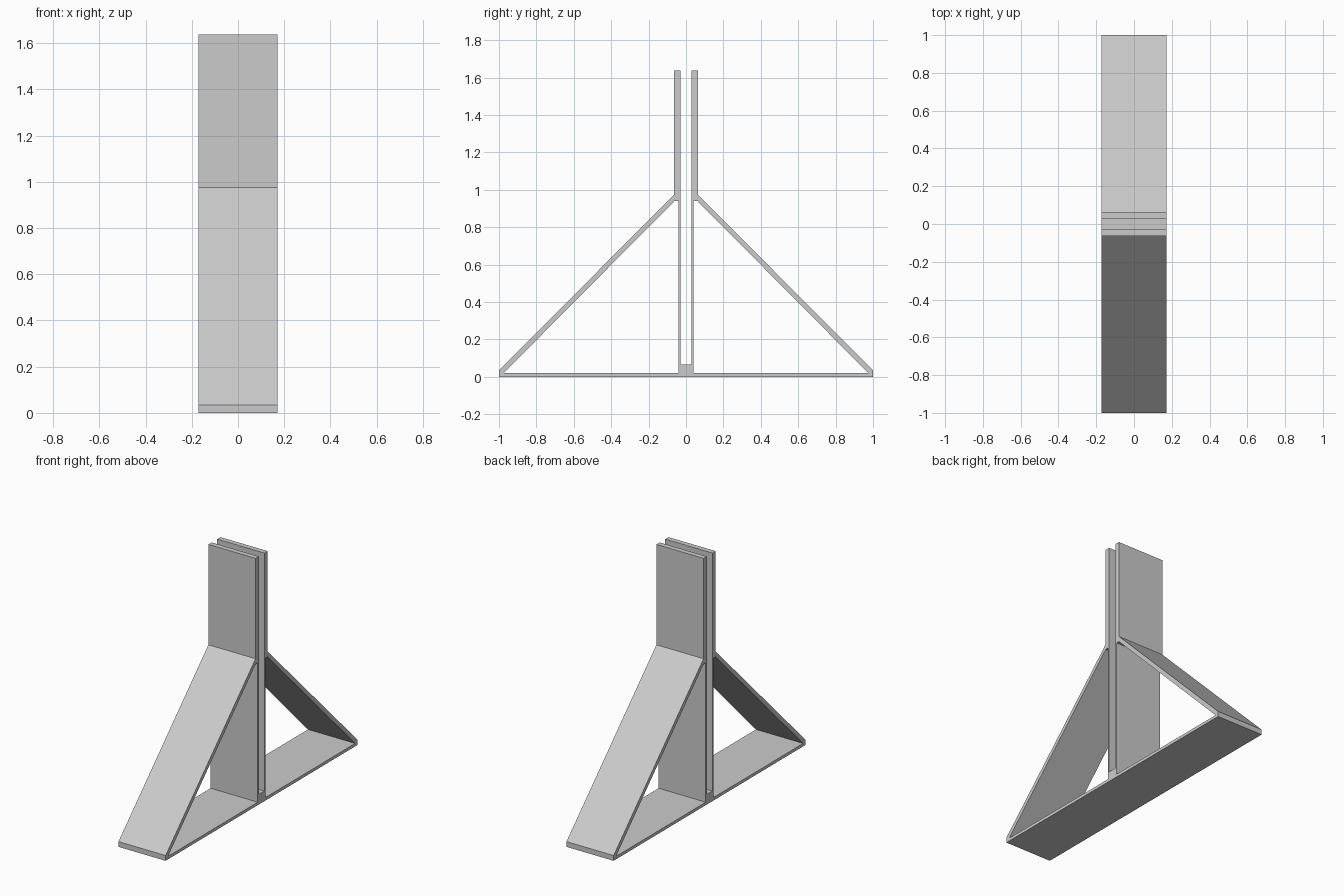
import bpy
from mathutils import Matrix

cube = bpy.data.objects.get("Cube")
if cube:
    bpy.data.objects.remove(cube)

HALF_WIDTH = 0.172

grey = bpy.data.materials.new("plain grey")
grey.use_nodes = True
colour = (0.6, 0.6, 0.6, 1.0)
grey.diffuse_color = colour
grey.node_tree.nodes["Principled BSDF"].inputs["Base Color"].default_value = colour


def mirrored(points):
    return [(-y, z) for y, z in reversed(points)]


def add_loop(curve, points):
    spline = curve.splines.new("POLY")
    spline.points.add(len(points) - 1)
    for point, (y, z) in zip(spline.points, points):
        point.co = (y, z, 0, 1)
    spline.use_cyclic_u = True


# Half of the outer outline: base, sloping brace, thick upper plate, slot
outline = [(1, 0), (1, 0.035), (0.063, 0.975), (0.063, 1.637),
           (0.029, 1.637), (0.029, 0.067)]
# Triangular opening between base, brace and thin lower plate
opening = [(0.04, 0.02), (0.975, 0.02), (0.062, 0.94), (0.04, 0.94)]

profile = bpy.data.curves.new("stand_profile", "CURVE")
profile.dimensions = "2D"
profile.fill_mode = "BOTH"
profile.extrude = HALF_WIDTH
for loop in (outline + mirrored(outline), opening, mirrored(opening)):
    add_loop(profile, loop)

# Extruded stand, turned so the profile lies in the side plane
helper = bpy.data.objects.new("profile_helper", profile)
bpy.context.collection.objects.link(helper)
depsgraph = bpy.context.evaluated_depsgraph_get()
mesh = bpy.data.meshes.new_from_object(helper.evaluated_get(depsgraph))
bpy.data.objects.remove(helper)
mesh.transform(Matrix(((0, 0, 1, 0), (1, 0, 0, 0), (0, 1, 0, 0), (0, 0, 0, 1))))
mesh.materials.clear()
mesh.materials.append(grey)
for face in mesh.polygons:
    face.use_smooth = False
    face.material_index = 0

stand = bpy.data.objects.new("slotted_stand", mesh)
bpy.context.collection.objects.link(stand)
